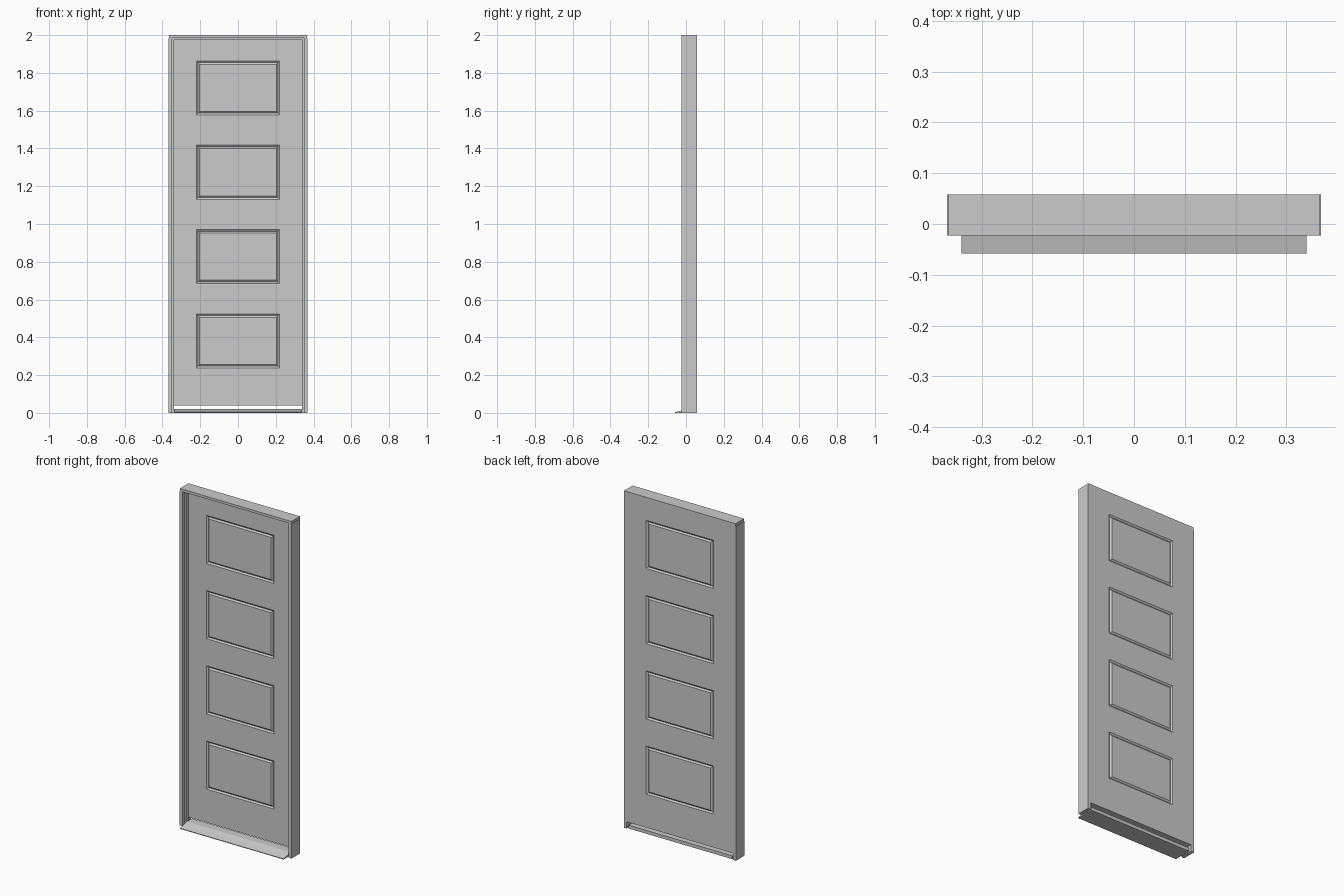
import bpy, bmesh
from mathutils import Vector

if "Cube" in bpy.data.objects:
    bpy.data.objects.remove(bpy.data.objects["Cube"])

FRONT, BACK = -0.0225, 0.058      # frame depth
W, JAMB, STOP = 0.368, 0.349, 0.34  # half widths: outside, rebate, stop
LEAF_Y = 0.02                      # front face of the door leaf


def finish(bm, name):
    bmesh.ops.recalc_face_normals(bm, faces=bm.faces)
    me = bpy.data.meshes.new(name)
    bm.to_mesh(me)
    bm.free()
    ob = bpy.data.objects.new(name, me)
    bpy.context.collection.objects.link(ob)
    return ob


def extrude_profile(name, pts, depth):
    """Extrude a closed 3D outline along a vector."""
    bm = bmesh.new()
    face = bm.faces.new([bm.verts.new(p) for p in pts])
    res = bmesh.ops.extrude_face_region(bm, geom=[face], use_keep_orig=True)
    verts = [v for v in res["geom"] if isinstance(v, bmesh.types.BMVert)]
    bmesh.ops.translate(bm, verts=verts, vec=Vector(depth))
    return finish(bm, name)


def rebate(outer, inner, stop):
    """Frame section: board with a door stop, as (across, y) points."""
    return [(outer, FRONT), (inner, FRONT), (inner, -0.004), (stop, -0.004),
            (stop, LEAF_Y), (inner, LEAF_Y), (inner, BACK), (outer, BACK)]


# Side jambs
for side, label in ((-1, "left"), (1, "right")):
    pts = [(side * x, y, 0) for x, y in rebate(W, JAMB, STOP)]
    extrude_profile(label + "_jamb", pts, (0, 0, 1.985))

# Head of the frame, a touch narrower than the jambs
pts = [(-0.366, y, z) for z, y in rebate(2.0, 1.985, 1.985)]
extrude_profile("frame_head", [pts[0], pts[1], pts[6], pts[7]], (0.732, 0, 0))
extrude_profile("head_stop", [(-JAMB, -0.004, 1.978), (-JAMB, LEAF_Y, 1.978),
                              (-JAMB, LEAF_Y, 1.986), (-JAMB, -0.004, 1.986)],
                (2 * JAMB, 0, 0))

# Sloping sill
sill = [(-0.058, 0), (-0.058, 0.004), (-0.0225, 0.012), (0.005, 0.02),
        (0.052, 0.02), (0.052, 0)]
extrude_profile("sill", [(-STOP, y, z) for y, z in sill], (2 * STOP, 0, 0))

# Door leaf with four grooved panels on both faces
bm = bmesh.new()
bmesh.ops.create_cube(bm, size=1)
z0, z1 = 0.04, 1.985
for v in bm.verts:
    v.co = (v.co.x * 2 * JAMB,
            BACK if v.co.y > 0 else LEAF_Y,
            z1 if v.co.z > 0 else z0)

panel_half_w, panel_half_h = 0.221, 0.143
centres = [0.381 + 0.4465 * i for i in range(4)]
cuts = [((s * panel_half_w, 0, 0), (1, 0, 0)) for s in (-1, 1)]
cuts += [((0, 0, c + s * panel_half_h), (0, 0, 1)) for c in centres for s in (-1, 1)]
for co, no in cuts:
    bmesh.ops.bisect_plane(bm, geom=bm.verts[:] + bm.edges[:] + bm.faces[:],
                           plane_co=co, plane_no=no)
bmesh.ops.recalc_face_normals(bm, faces=bm.faces)

panels = []
for f in bm.faces:
    c = f.calc_center_median()
    if (abs(f.normal.y) > 0.9 and abs(c.x) < 0.1
            and any(abs(c.z - pc) < 0.05 for pc in centres)):
        panels.append(f)
for depth in (-0.007, 0.007):
    bmesh.ops.inset_individual(bm, faces=panels, thickness=0.009, depth=depth,
                               use_even_offset=True)
finish(bm, "door_leaf")
